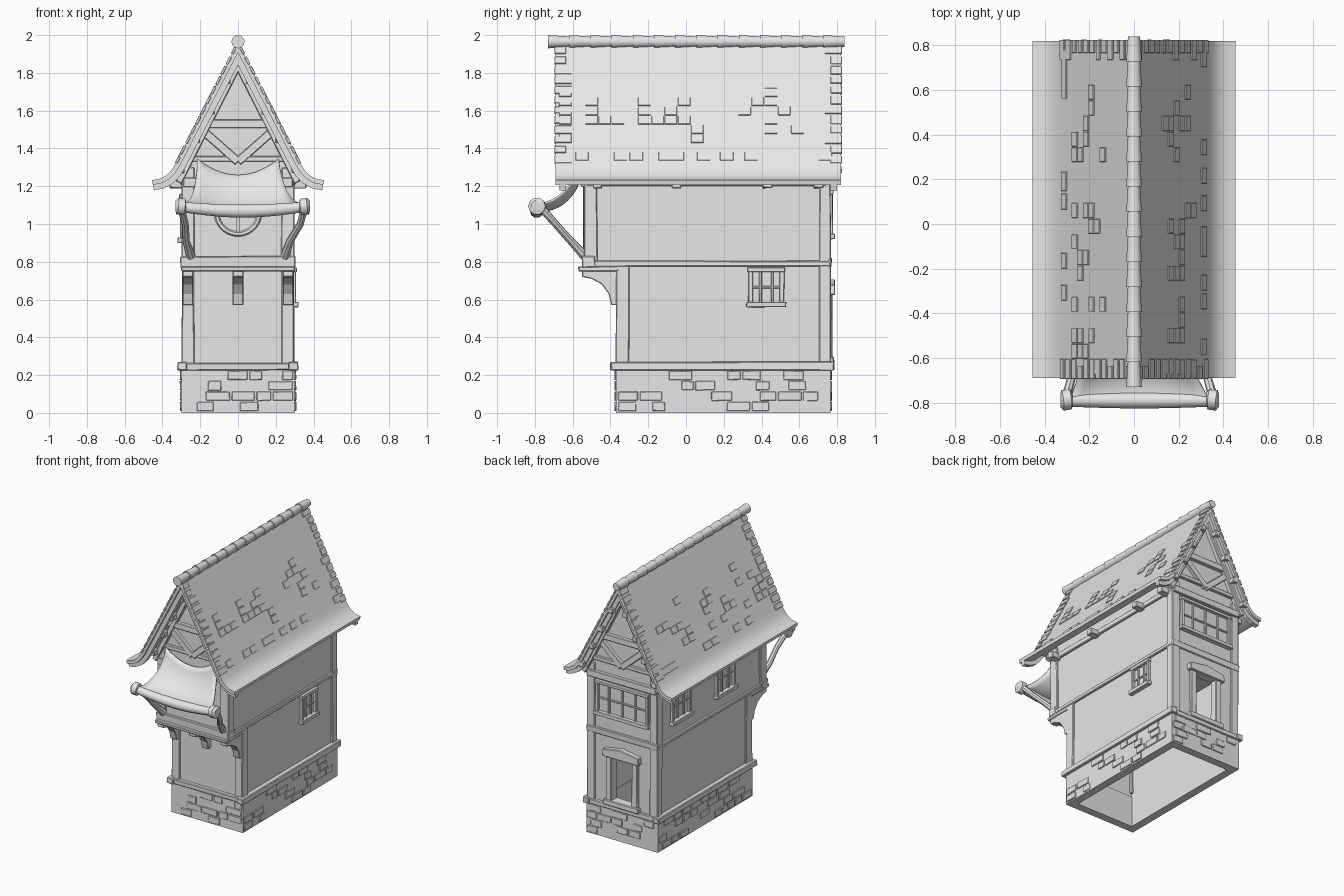
import bpy, bmesh, math, random
from mathutils import Vector, Matrix

random.seed(4)
cube = bpy.data.objects.get("Cube")
if cube:
    bpy.data.objects.remove(cube, do_unlink=True)

GREY = (0.8, 0.8, 0.8, 1)
mat = bpy.data.materials.new("plain grey")
mat.use_nodes = True
mat.diffuse_color = GREY
mat.node_tree.nodes["Principled BSDF"].inputs["Base Color"].default_value = GREY


def finish(bm, name, bevel=0, smooth=False):
    bmesh.ops.recalc_face_normals(bm, faces=bm.faces)
    me = bpy.data.meshes.new(name)
    bm.to_mesh(me)
    bm.free()
    me.materials.append(mat)
    ob = bpy.data.objects.new(name, me)
    bpy.context.collection.objects.link(ob)
    if bevel:
        mod = ob.modifiers.new("worn edges", "BEVEL")
        mod.width, mod.segments = bevel, 1
    if smooth:
        bpy.ops.object.select_all(action="DESELECT")
        ob.select_set(True)
        bpy.context.view_layer.objects.active = ob
        bpy.ops.object.shade_smooth_by_angle(angle=math.radians(40))
    return ob


def box(bm, lo, hi, wobble=0.0):
    """Axis aligned box between two corners, optionally a little crooked."""
    lo, hi = Vector(lo), Vector(hi)
    size = hi - lo
    m = Matrix.Translation((lo + hi) / 2) @ Matrix.Diagonal((*size, 1))
    for v in bmesh.ops.create_cube(bm, size=1, matrix=m)["verts"]:
        v.co += Vector([random.uniform(-wobble, wobble) for _ in range(3)])


def beam(bm, p, q, w, d):
    """Timber from p to q in a plane facing y: w across, d deep in y."""
    p, q = Vector(p), Vector(q)
    z = (q - p).normalized()
    x = Vector((0, 1, 0)).cross(z).normalized()
    y = z.cross(x)
    rot = Matrix((x, y, z)).transposed().to_4x4()
    m = Matrix.Translation((p + q) / 2) @ rot @ Matrix.Diagonal((w, d, (q - p).length, 1))
    bmesh.ops.create_cube(bm, size=1, matrix=m)


def prism(bm, pts, axis, a, b):
    """Extrude a 2D outline: axis y takes (x, z), axis x takes (y, z)."""
    def place(p, t):
        return (p[0], t, p[1]) if axis == "y" else (t, p[0], p[1])
    ends = [[bm.verts.new(place(p, t)) for p in pts] for t in (a, b)]
    for ring in ends:
        bm.faces.new(ring)
    for i in range(len(pts)):
        j = (i + 1) % len(pts)
        bm.faces.new((ends[0][i], ends[0][j], ends[1][j], ends[1][i]))


def tube(bm, pts, radii, n=10):
    pts = [Vector(p) for p in pts]
    rings = []
    for i, (p, r) in enumerate(zip(pts, radii)):
        t = pts[min(i + 1, len(pts) - 1)] - pts[max(i - 1, 0)]
        q = t.to_track_quat("Z", "Y")
        rings.append([bm.verts.new(p + q @ Vector((r * math.cos(k * math.tau / n),
                      r * math.sin(k * math.tau / n), 0))) for k in range(n)])
    for a, b in zip(rings, rings[1:]):
        for k in range(n):
            bm.faces.new((a[k], a[(k + 1) % n], b[(k + 1) % n], b[k]))
    bm.faces.new(rings[0])
    bm.faces.new(rings[-1])


X, FRONT, JETTY, BACK = 0.285, -0.36, -0.53, 0.755

# Stone base: hollow ring with scattered raised stones
bm = bmesh.new()
T = 0.06
for s in (-1, 1):
    box(bm, (min(s * 0.3, s * (0.3 - T)), -0.37, 0), (max(s * 0.3, s * (0.3 - T)), 0.765, 0.235))
for y in (-0.37, 0.765 - T):
    box(bm, (-0.3 + T, y, 0), (0.3 - T, y + T, 0.235))
finish(bm, "stone_base")
bm = bmesh.new()
for side in ("front", "back", "left", "right"):
    a, b = (-0.3, 0.3) if side in ("front", "back") else (-0.37, 0.765)
    for row in range(4):
        u = a + random.uniform(0, 0.06)
        while u < b - 0.06:
            w = min(random.uniform(0.07, 0.14), b - u)
            z = 0.01 + row * 0.055
            if random.random() < 0.55:
                if side in ("front", "back"):
                    y = -0.37 if side == "front" else 0.765
                    box(bm, (u, y - 0.007, z), (u + w - 0.01, y + 0.007, z + 0.048), 0.002)
                else:
                    x = 0.3 if side == "left" else -0.3
                    box(bm, (x - 0.007, u, z), (x + 0.007, u + w - 0.01, z + 0.048), 0.002)
            u += w
finish(bm, "base_stones", 0.003)

# Plaster walls, with a doorway at the back
bm = bmesh.new()
for s in (-1, 1):
    a, b = sorted((s * X, s * (X - 0.04)))
    box(bm, (a, FRONT, 0.23), (b, BACK, 0.8))
    box(bm, (a, JETTY, 0.78), (b, BACK, 1.36))
    a, b = sorted((s * 0.09, s * (X - 0.04)))
    box(bm, (a, BACK - 0.04, 0.23), (b, BACK, 0.8))
box(bm, (-0.09, BACK - 0.04, 0.63), (0.09, BACK, 0.8))
box(bm, (-X, FRONT, 0.23), (X, FRONT + 0.04, 0.8))
box(bm, (-X, JETTY, 0.76), (X, BACK - 0.04, 0.79))
gable = [(-X, 0.78), (X, 0.78), (X, 1.36), (0, 1.92), (-X, 1.36)]
prism(bm, gable, "y", JETTY, JETTY + 0.04)
prism(bm, gable, "y", BACK - 0.04, BACK)
finish(bm, "walls")

# Timber frame
bm = bmesh.new()
J = 0.003
for s in (-1, 1):
    def side_box(x0, x1, y0, y1, z0, z1):
        a, b = sorted((s * x0, s * x1))
        box(bm, (a, y0, z0), (b, y1, z1), J)
    side_box(0.23, 0.297, FRONT - 0.012, FRONT + 0.06, 0.26, 0.78)
    side_box(0.23, 0.297, JETTY - 0.012, JETTY + 0.06, 0.8, 1.3)
    side_box(0.23, 0.297, BACK - 0.05, BACK + 0.012, 0.26, 1.3)
    side_box(0.27, 0.32, -0.4, 0.785, 0.225, 0.27)
    side_box(0.27, 0.3, JETTY, BACK + 0.01, 0.775, 0.805)
    side_box(0.27, 0.3, JETTY, BACK + 0.01, 1.2, 1.24)
box(bm, (-0.31, FRONT - 0.025, 0.225), (0.31, FRONT + 0.02, 0.265), J)
box(bm, (-0.31, BACK - 0.02, 0.225), (0.31, BACK + 0.02, 0.265), J)
box(bm, (-0.305, JETTY - 0.02, 0.77), (0.305, JETTY + 0.05, 0.83), J)
box(bm, (-0.3, JETTY - 0.04, 0.752), (0.3, FRONT, 0.775), J)
box(bm, (-0.3, BACK, 0.77), (0.3, BACK + 0.016, 0.82), J)
finish(bm, "timber_frame", 0.005)

# Gable braces, inner rafters and purlin ends, front and back
bm = bmesh.new()
for y in (JETTY - 0.01, BACK + 0.01):
    beam(bm, (-0.29, y, 1.22), (0.29, y, 1.22), 0.05, 0.03)
    beam(bm, (-0.25, y, 1.345), (0.25, y, 1.345), 0.03, 0.025)
    beam(bm, (-0.2, y, 1.53), (0.2, y, 1.53), 0.045, 0.035)
    for s in (-1, 1):
        beam(bm, (0, y, 1.33), (s * 0.17, y, 1.48), 0.045, 0.03)
        beam(bm, (s * 0.315, y, 1.22), (0, y, 1.84), 0.035, 0.04)
        out = 0.06 if y > 0 else -0.06
        for z in (1.29, 1.45, 1.6, 1.76):
            x = s * (1.88 - z) / 1.95
            a, b = sorted((y, y + out))
            box(bm, (x - 0.02, a, z - 0.02), (x + 0.02, b, z + 0.02), 0.002)
finish(bm, "gable_timbers", 0.004)

# Curved brackets under the overhang
bm = bmesh.new()
bracket = [(-0.36, 0.57), (-0.395, 0.57), (-0.41, 0.63), (-0.445, 0.68), (-0.5, 0.71),
           (-0.55, 0.72), (-0.55, 0.76), (-0.36, 0.76)]
for x in (-0.265, 0, 0.265):
    prism(bm, bracket, "x", x - 0.028, x + 0.028)
finish(bm, "jetty_brackets", 0.004)


# Windows: frame, sill and glazing bars, laid against a wall
def window(name, wall, pos, u, z0, z1, width, cols, rows):
    bm = bmesh.new()
    def bar(u0, u1, a, b, depth):
        lo, hi = sorted((pos, pos + depth))
        if wall == "x":
            box(bm, (lo, u0, a), (hi, u1, b), 0.0015)
        else:
            box(bm, (u0, lo, a), (u1, hi, b), 0.0015)
    d = 0.022 if pos > 0 else -0.022
    l, r, f = u - width / 2, u + width / 2, 0.024
    bar(l, l + f, z0, z1, d)
    bar(r - f, r, z0, z1, d)
    bar(l - 0.005, r + 0.005, z1 - f, z1, d * 1.2)
    bar(l - 0.01, r + 0.01, z0, z0 + 0.028, d * 1.6)
    for i in range(1, cols):
        c = l + width * i / cols
        bar(c - 0.007, c + 0.007, z0, z1, d * 0.6)
    for i in range(1, rows):
        c = z0 + (z1 - z0) * i / rows
        bar(l, r, c - 0.006, c + 0.006, d * 0.5)
    finish(bm, name, 0.003)


window("left_lower_window", "x", X, 0.425, 0.56, 0.77, 0.19, 3, 2)
window("right_upper_window_back", "x", -X, 0.48, 0.9, 1.16, 0.23, 3, 2)
window("right_upper_window_front", "x", -X, -0.05, 0.9, 1.16, 0.23, 3, 2)
window("back_window", "y", BACK, 0, 0.92, 1.18, 0.44, 4, 2)

# Round front window
bpy.ops.mesh.primitive_torus_add(location=(0, JETTY - 0.004, 1.06), rotation=(math.pi / 2, 0, 0),
                                 major_radius=0.113, minor_radius=0.014,
                                 major_segments=28, minor_segments=6)
bpy.context.object.name = "round_window_rim"
bpy.context.object.data.materials.append(mat)
bm = bmesh.new()
beam(bm, (0, JETTY, 0.95), (0, JETTY, 1.17), 0.016, 0.02)
beam(bm, (-0.11, JETTY, 1.06), (0.11, JETTY, 1.06), 0.016, 0.02)
finish(bm, "round_window_bars")

# Door surround
bm = bmesh.new()
for s in (-1, 1):
    a, b = sorted((s * 0.085, s * 0.135))
    box(bm, (a, BACK - 0.04, 0.27), (b, BACK + 0.02, 0.64), 0.004)
prism(bm, [(-0.155, 0.625), (0.155, 0.625), (0.15, 0.68), (0, 0.705), (-0.15, 0.68)],
      "y", BACK - 0.04, BACK + 0.035)
box(bm, (-0.15, BACK - 0.05, 0.255), (0.15, BACK + 0.03, 0.295), 0.003)
finish(bm, "door_surround", 0.005)

# Roof: flared profile swept along y
EAVE = [(0, 1.962), (0.17, 1.632), (0.325, 1.33), (0.35, 1.288), (0.378, 1.258), (0.412, 1.24), (0.455, 1.232)]


def roof_strip(bm, top, bottom, y0, y1):
    def offset(t):
        out = [Vector((0, EAVE[0][1] - t * 2.19))]
        for i in range(1, len(EAVE)):
            d = Vector(EAVE[min(i + 1, len(EAVE) - 1)]) - Vector(EAVE[i - 1])
            d.normalize()
            out.append(Vector(EAVE[i]) - Vector((-d.y, d.x)) * t)
        return out
    up, low = offset(top), offset(bottom)
    mirror = lambda pts: [(-p[0], p[1]) for p in pts]
    prism(bm, mirror(up[:0:-1]) + [tuple(p) for p in up] + [tuple(p) for p in low[::-1]]
          + mirror(low[1:]), "y", y0, y1)


bm = bmesh.new()
roof_strip(bm, 0, 0.025, -0.69, 0.82)
finish(bm, "roof", smooth=True)
bm = bmesh.new()
for y in (-0.67, 0.765):
    roof_strip(bm, 0.022, 0.055, y, y + 0.035)
finish(bm, "barge_boards")

# Raised shingles along the verges and in scattered patches
bm = bmesh.new()
TILT = math.atan2(0.456, 0.89)


def shingle(s, t, y, w, h):
    c = Vector((s * t * 0.456, y, 1.962 - t * 0.89))
    m = Matrix.Translation(c) @ Matrix.Rotation(-s * TILT, 4, "Y") @ Matrix.Diagonal((0.014, w, h, 1))
    bmesh.ops.create_cube(bm, size=1, matrix=m)


for s in (-1, 1):
    for i in range(12):
        for y, inward in ((-0.695, 1), (0.825, -1)):
            w = random.choice((0.06, 0.09))
            shingle(s, 0.05 + i * 0.059, y + inward * w / 2, w, random.uniform(0.035, 0.05))
    for cy in (-0.5, -0.08, 0.45):
        for _ in range(11):
            t = 0.3 + 0.055 * random.randint(0, 5)
            shingle(s, t, cy + 0.07 * random.randint(-2, 2), 0.066, 0.05)
    for i in range(9):
        shingle(s, 0.68, random.uniform(-0.6, 0.75), 0.07, 0.05)
finish(bm, "shingles", 0.002)

# Ridge of tapered, overlapping tiles
bm = bmesh.new()
N, y = 14, -0.73
step = 1.57 / N
for i in range(N):
    tube(bm, [(0, y, 1.965), (0, y + step + 0.01 * (i < N - 1), 1.965)], [0.035, 0.027], 12)
    y += step
finish(bm, "ridge_tiles", smooth=True)

# Rafter tails under the eaves
bm = bmesh.new()
for s in (-1, 1):
    for y in (-0.47, -0.05, 0.43, 0.7):
        a, b = sorted((s * 0.28, s * 0.36))
        box(bm, (a, y - 0.025, 1.19), (b, y + 0.025, 1.235), 0.003)
finish(bm, "rafter_tails", 0.004)

# Awning struts, end knobs and front roll
bm = bmesh.new()
for s, x in ((-1, -0.305), (1, 0.355)):
    tube(bm, [(s * 0.25, -0.535, 0.83), (s * 0.275, -0.61, 0.91), (x - s * 0.025, -0.69, 1.0),
              (x, -0.78, 1.1)], [0.026, 0.02, 0.019, 0.022], 8)
    tube(bm, [(x - s * 0.03, -0.785, 1.09), (x - s * 0.02, -0.785, 1.09), (x + s * 0.015, -0.79, 1.095),
              (x + s * 0.025, -0.79, 1.095)], [0.032, 0.046, 0.046, 0.03], 10)
finish(bm, "awning_struts", smooth=True)
bm = bmesh.new()
tube(bm, [(-0.3 + 0.065 * i, -0.79, 1.09 - 0.022 * math.sin(math.pi * i / 10)) for i in range(11)],
     [0.028 + 0.008 * math.sin(math.pi * i / 10) for i in range(11)], 10)
finish(bm, "awning_roll", smooth=True)

# Sagging awning cloth
bm = bmesh.new()
U, V = 14, 10
grid = []
for j in range(V + 1):
    v = j / V
    row = []
    for i in range(U + 1):
        u = 2 * i / U - 1
        x = u * (0.215 + 0.1 * v ** 1.5) + 0.025 * v
        yy = -0.56 - 0.235 * v ** 1.3
        z = 1.345 - 0.235 * (1 - (1 - v) ** 2) - (0.085 - 0.055 * v) * (1 - u * u)
        row.append(bm.verts.new((x, yy, z)))
    grid.append(row)
for a, b in zip(grid, grid[1:]):
    for i in range(U):
        bm.faces.new((a[i], a[i + 1], b[i + 1], b[i]))
cloth = finish(bm, "awning_cloth", smooth=True)
cloth.modifiers.new("cloth thickness", "SOLIDIFY").thickness = 0.01
